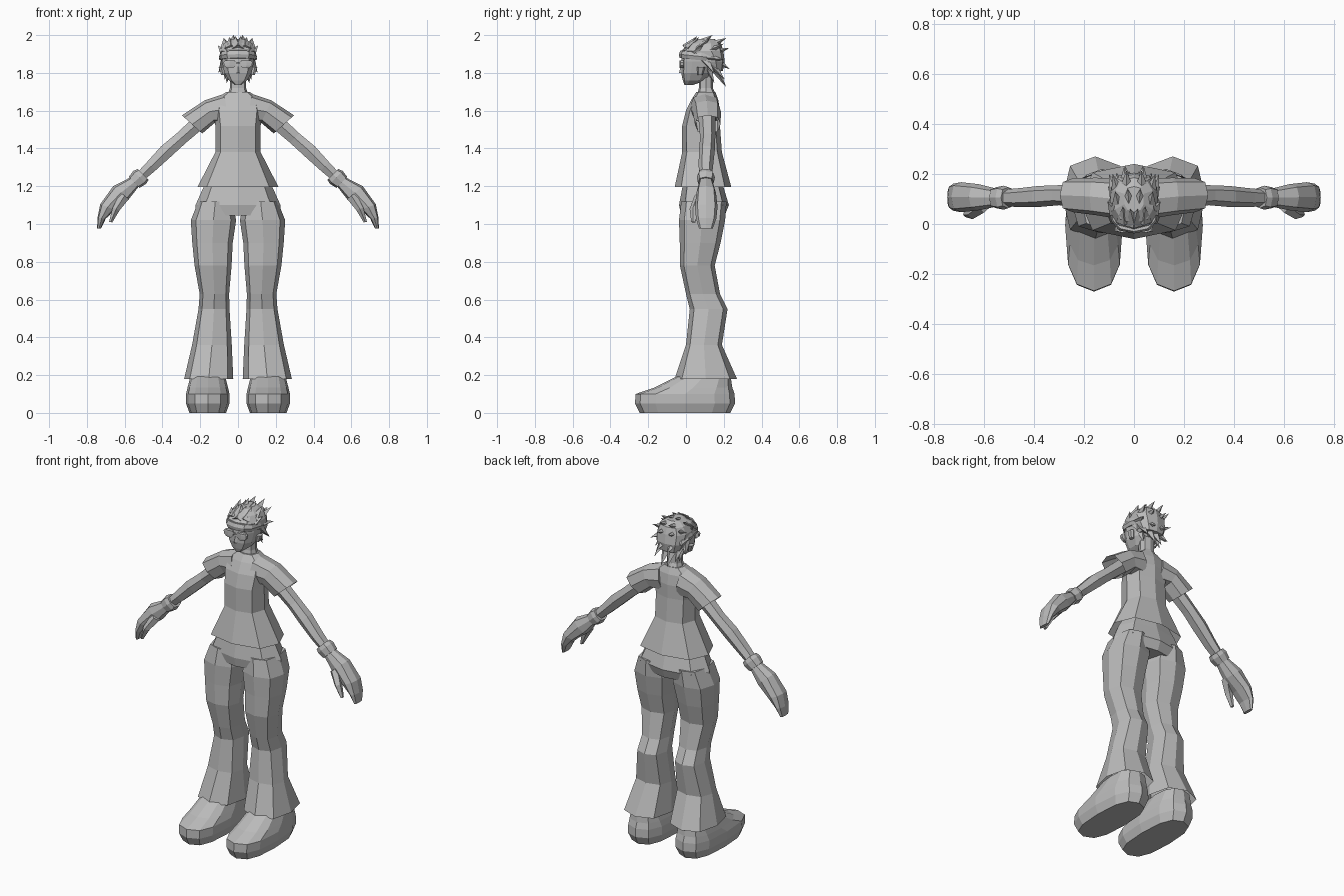
import bpy, bmesh, math
from mathutils import Vector

grey = bpy.data.materials.new("plain_grey")
grey.diffuse_color = (0.5, 0.5, 0.5, 1)


def finish(bm, name):
    bmesh.ops.recalc_face_normals(bm, faces=bm.faces)
    me = bpy.data.meshes.new(name)
    bm.to_mesh(me)
    bm.free()
    me.materials.append(grey)
    ob = bpy.data.objects.new(name, me)
    bpy.context.collection.objects.link(ob)
    return ob


def power(v, p):
    return math.copysign(abs(v) ** p, v)


def loft(name, rings, n=8, caps=(True, True), p=0.75, s=1):
    """Skin through rings of (x, y, z, width radius, depth radius, tilt in degrees)."""
    bm = bmesh.new()
    loops = []
    for x, y, z, ru, ry, *tilt in rings:
        t = math.radians(tilt[0] if tilt else 0)
        loop = []
        for i in range(n):
            a = 2 * math.pi * i / n - math.pi / 2
            u, v = power(math.cos(a), p) * ru, power(math.sin(a), p) * ry
            loop.append(bm.verts.new((s * (x + u * math.cos(t)), y + v, z + u * math.sin(t))))
        loops.append(loop)
    for a, b in zip(loops, loops[1:]):
        for i in range(n):
            j = (i + 1) % n
            bm.faces.new((a[i], a[j], b[j], b[i]))
    if caps[0]:
        bm.faces.new(loops[0])
    if caps[1]:
        bm.faces.new(loops[-1])
    return finish(bm, name)


def pair(name, rings, **kw):
    for side, s in (("left", 1), ("right", -1)):
        loft(f"{name}_{side}", rings, s=s, **kw)


# Shirt body with an open hem
loft("shirt", [
    (0, .09, 1.195, .215, .15), (0, .085, 1.38, .12, .105), (0, .08, 1.52, .12, .10),
    (0, .09, 1.60, .13, .09), (0, .10, 1.66, .12, .07), (0, .105, 1.70, .06, .05)],
    caps=(False, True))

# Sleeves, open at the cuff
pair("sleeve", [
    (.06, .10, 1.61, .08, .08, 80), (.15, .11, 1.595, .065, .075, 65),
    (.243, .115, 1.527, .072, .068, 42)], caps=(True, False))

# Arms, wristbands, hands and thumbs
pair("arm", [
    (.17, .11, 1.57, .045, .045, 45), (.30, .115, 1.455, .04, .04, 45),
    (.38, .11, 1.385, .043, .042, 45), (.46, .105, 1.305, .036, .038, 45),
    (.55, .105, 1.22, .027, .03, 45)], n=6, p=.9)
pair("wristband", [
    (.502, .105, 1.263, .041, .042, 45), (.52, .105, 1.247, .048, .048, 45),
    (.55, .105, 1.22, .041, .042, 45)], n=8)
pair("hand", [
    (.545, .105, 1.225, .032, .035, 45), (.62, .107, 1.165, .054, .052, 42),
    (.69, .107, 1.09, .042, .06, 20), (.722, .107, 1.03, .022, .054, 5),
    (.736, .105, .975, .01, .036, 0)])
pair("thumb", [
    (.60, .075, 1.15, .03, .03, 35), (.645, .045, 1.08, .021, .026, 20),
    (.674, .04, 1.01, .009, .012, 10)], n=5, p=1)

# Trousers: hips and flared legs
loft("hips", [
    (0, .09, 1.045, .225, .115), (0, .095, 1.10, .225, .132),
    (0, .09, 1.19, .185, .11), (0, .085, 1.26, .14, .095)])
pair("trouser_leg", [
    (.155, .105, .18, .13, .165), (.138, .095, .36, .105, .095),
    (.127, .12, .55, .082, .10), (.125, .09, .63, .078, .09),
    (.132, .06, .78, .098, .092), (.135, .075, .90, .107, .108),
    (.13, .085, 1.02, .12, .122), (.12, .095, 1.12, .09, .12)], caps=(False, True))

# Shoes
pair("shoe", [
    (.16, -.005, 0, .097, .24), (.16, -.005, .05, .115, .265),
    (.16, -.005, .10, .115, .262), (.16, .04, .135, .107, .205),
    (.16, .10, .20, .09, .135)], n=12)

# Neck and head
loft("neck", [(0, .11, 1.67, .06, .055), (0, .105, 1.72, .043, .037),
              (0, .105, 1.80, .043, .037)])
loft("head", [
    (0, .012, 1.735, .015, .02), (0, .045, 1.76, .05, .062),
    (0, .06, 1.80, .075, .085), (0, .075, 1.86, .088, .1),
    (0, .085, 1.92, .09, .105), (0, .095, 1.96, .06, .075)], n=10)
loft("nose", [(0, -.025, 1.80, .012, .012), (0, -.022, 1.835, .006, .006)], n=4, p=1)
pair("ear", [(.08, .075, 1.79, .01, .014), (.09, .08, 1.83, .014, .022)], n=6)

# Headband, tipped down toward the back
band = loft("headband", [(0, .08, -.02, .092, .112), (0, .08, 0, .1, .118),
                         (0, .08, .02, .094, .112)], n=12)
band.location.z = 1.895
band.rotation_euler.x = math.radians(-6)

# Glasses: a shallow lens in front of each eye and a bridge
pair("lens", [(.042, -.021, 1.825, .018, .014), (.044, -.021, 1.838, .033, .014),
              (.044, -.021, 1.856, .036, .014), (.042, -.021, 1.866, .028, .014)], n=6)
loft("glasses_bridge", [(0, -.029, 1.85, .014, .005), (0, -.029, 1.858, .014, .005)], n=4)

# Hair: a cap over the skull and swept-back spikes
loft("hair_cap", [
    (0, .145, 1.81, .07, .05), (0, .125, 1.86, .092, .08),
    (0, .09, 1.915, .097, .108), (0, .095, 1.955, .078, .09),
    (0, .10, 1.98, .04, .05)], n=10)

spikes = [  # base, tip, radius
    ((.00, .00, 1.93), (.015, .06, 1.995), .035),
    ((.04, .01, 1.93), (.045, .07, 1.99), .032),
    ((.02, .07, 1.95), (.025, .14, 2.0), .035),
    ((.06, .06, 1.93), (.075, .13, 1.985), .034),
    ((.03, .12, 1.94), (.03, .215, 1.985), .036),
    ((.06, .11, 1.91), (.085, .20, 1.955), .034),
    ((.075, .05, 1.91), (.106, .09, 1.945), .028),
    ((.03, .14, 1.91), (.04, .228, 1.93), .036),
    ((.07, .12, 1.88), (.10, .20, 1.87), .032),
    ((.03, .15, 1.87), (.035, .232, 1.82), .036),
    ((.07, .11, 1.86), (.104, .15, 1.80), .03),
    ((.055, .14, 1.84), (.07, .205, 1.765), .03),
    ((.02, .15, 1.83), (.02, .212, 1.725), .034),
    ((.05, .12, 1.82), (.06, .15, 1.745), .026),
]
bm = bmesh.new()
for s in (1, -1):
    for base, tip, r in spikes:
        a = Vector((s * base[0], base[1], base[2]))
        b = Vector((s * tip[0], tip[1], tip[2]))
        rot = (b - a).to_track_quat("Z", "Y").to_matrix()
        ring = [bm.verts.new(a + rot @ Vector((r * math.cos(k * math.pi / 2),
                                               r * .75 * math.sin(k * math.pi / 2), 0)))
                for k in range(4)]
        top = bm.verts.new(b)
        bm.faces.new(ring)
        for k in range(4):
            bm.faces.new((ring[k], ring[(k + 1) % 4], top))
finish(bm, "hair_spikes")
